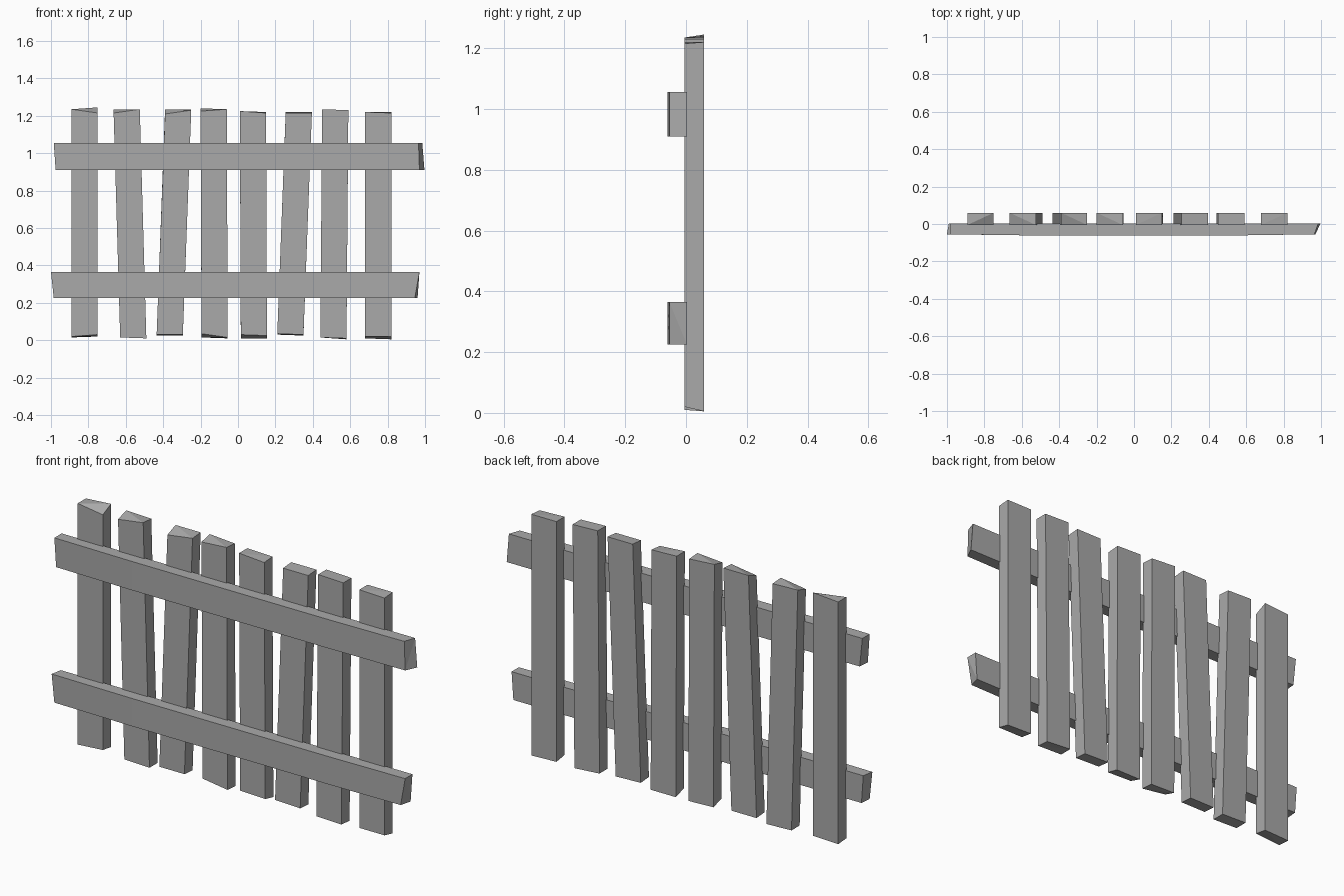
import bpy
import bmesh

cube = bpy.data.objects.get("Cube")
if cube:
    bpy.data.objects.remove(cube, do_unlink=True)

grey = bpy.data.materials.new("weathered grey")
grey.use_nodes = True
colour = (0.4, 0.4, 0.4, 1)
grey.diffuse_color = colour
grey.node_tree.nodes["Principled BSDF"].inputs["Base Color"].default_value = colour


def board(name, rings):
    """Skin a row of four-cornered sections into a closed board."""
    bm = bmesh.new()
    loops = [[bm.verts.new(p) for p in ring] for ring in rings]
    for a, b in zip(loops, loops[1:]):
        for i in range(4):
            j = (i + 1) % 4
            bm.faces.new((a[i], a[j], b[j], b[i]))
    bm.faces.new(loops[0])
    bm.faces.new(loops[-1])
    # Roughly sawn ends split into flat triangles
    bmesh.ops.triangulate(bm, faces=bm.faces[-2:])
    bmesh.ops.recalc_face_normals(bm, faces=bm.faces)
    mesh = bpy.data.meshes.new(name)
    bm.to_mesh(mesh)
    bm.free()
    mesh.materials.append(grey)
    bpy.context.collection.objects.link(bpy.data.objects.new(name, mesh))


def picket(name, foot, head, foot_z, head_z):
    """Upright slat; corner heights run front left, front right, back right, back left."""
    width, front, back = 0.14, -0.005, 0.06

    def ring(x, heights):
        corners = ((x, front), (x + width, front), (x + width, back), (x, back))
        return [(cx, cy, z) for (cx, cy), z in zip(corners, heights)]

    board(name, [ring(foot, foot_z), ring(head, head_z)])


def rail(name, low, high, left, right):
    """Cross board; end positions run front bottom, front top, back top, back bottom."""
    def ring(xs, front):
        corners = ((front, low), (front, high), (0.003, high), (0.003, low))
        return [(x, y, z) for x, (y, z) in zip(xs, corners)]

    board(name, [ring(left, -0.055), ring([-0.55] * 4, -0.061),
                 ring([0.55] * 4, -0.061), ring(right, -0.055)])


# Upright pickets: foot x, head x, foot corner heights, head corner heights
pickets = [
    (-0.89, -0.89, (0.02, 0.03, 0.02, 0.015), (1.235, 1.215, 1.245, 1.235)),
    (-0.63, -0.665, (0.015, 0.01, 0.01, 0.015), (1.215, 1.235, 1.23, 1.235)),
    (-0.435, -0.39, (0.03, 0.03, 0.025, 0.025), (1.21, 1.23, 1.235, 1.235)),
    (-0.195, -0.2, (0.035, 0.015, 0.01, 0.015), (1.225, 1.235, 1.23, 1.24)),
    (0.015, 0.01, (0.03, 0.025, 0.01, 0.01), (1.225, 1.215, 1.22, 1.225)),
    (0.21, 0.255, (0.035, 0.03, 0.025, 0.03), (1.215, 1.215, 1.22, 1.22)),
    (0.44, 0.45, (0.015, 0.01, 0.005, 0.015), (1.235, 1.23, 1.23, 1.235)),
    (0.68, 0.68, (0.02, 0.02, 0.005, 0.01), (1.22, 1.215, 1.22, 1.22)),
]
for number, shape in enumerate(pickets, 1):
    picket(f"picket_{number}", *shape)

# Cross rails
rail("upper_rail", 0.91, 1.055,
     (-0.975, -0.985, -0.985, -0.97), (0.97, 0.965, 0.985, 0.997))
rail("lower_rail", 0.225, 0.365,
     (-0.985, -1.0, -0.99, -0.98), (0.945, 0.97, 0.97, 0.96))
